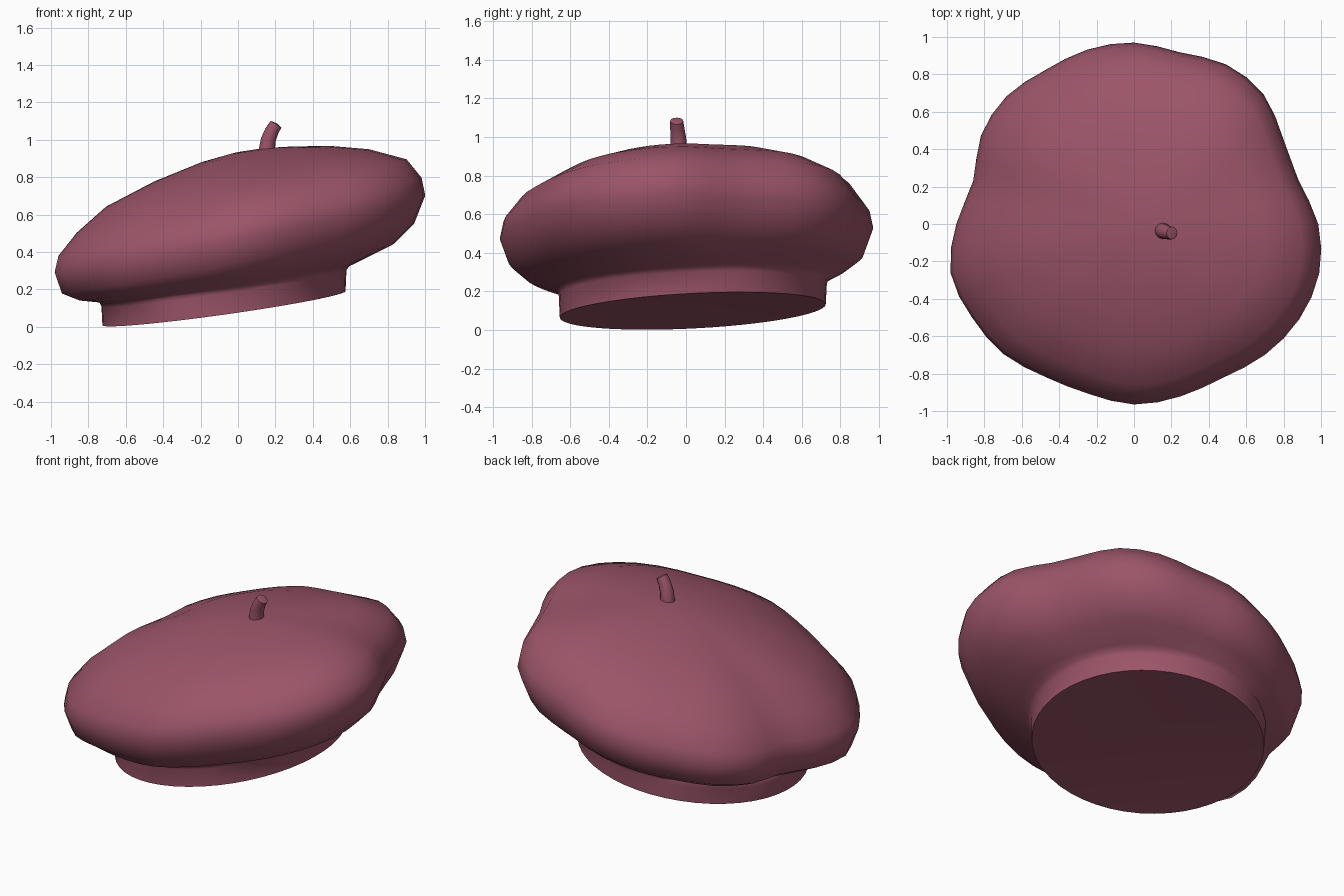
import bpy, bmesh
from math import sin, cos, pi, radians
from mathutils import Vector

cube = bpy.data.objects.get("Cube")
if cube:
    bpy.data.objects.remove(cube, do_unlink=True)

felt = bpy.data.materials.new("rose_felt")
felt.use_nodes = True
felt.diffuse_color = (0.33, 0.09, 0.14, 1)
felt.node_tree.nodes["Principled BSDF"].inputs["Base Color"].default_value = felt.diffuse_color


def loft(name, rings, start, end, angle):
    """Skin a stack of closed rings and close both ends with a fan."""
    bm = bmesh.new()
    loops = [[bm.verts.new(p) for p in ring] for ring in rings]
    n = len(loops[0])
    for a, b in zip(loops, loops[1:]):
        for i in range(n):
            j = (i + 1) % n
            bm.faces.new((a[i], a[j], b[j], b[i]))
    for loop, tip in ((loops[0], start), (loops[-1], end)):
        v = bm.verts.new(tip)
        for i in range(n):
            bm.faces.new((loop[i], loop[(i + 1) % n], v))
    bmesh.ops.recalc_face_normals(bm, faces=bm.faces)
    mesh = bpy.data.meshes.new(name)
    bm.to_mesh(mesh)
    bm.free()
    mesh.materials.append(felt)
    ob = bpy.data.objects.new(name, mesh)
    bpy.context.collection.objects.link(ob)
    bpy.ops.object.select_all(action="DESELECT")
    ob.select_set(True)
    bpy.context.view_layer.objects.active = ob
    bpy.ops.object.shade_smooth_by_angle(angle=radians(angle))
    return ob


# Wavy outline of the crown, one radius every 15 degrees
key = [.985, .91, .92, .98, .985, .95, .97, .965, .95, .965, .945, .89,
       .95, 1.015, 1.0, .985, .945, .94, .965, .955, .95, .99, 1.02, 1.025]
outline = []
for i in range(len(key)):
    p0, p1, p2, p3 = (key[(i + k) % len(key)] for k in (-1, 0, 1, 2))
    outline += [p1, (9 * (p1 + p2) - p0 - p3) / 16]

# Tilted rings: size, centre x, centre y, height, x slope, y slope, waviness
profile = [
    (.650, -.075, .035, .108, .14, .05, 0),
    (.655, -.075, .035, .215, .15, .04, 0),
    (.672, -.070, .033, .235, .155, .04, .2),
    (.700, -.050, .025, .250, .157, .04, .4),
    (.850, -.015, .005, .300, .178, .04, .85),
    (.950, -.010, 0, .370, .196, .03, 1),
    (1.00, 0, 0, .500, .205, .03, 1),
    (.980, 0, 0, .590, .215, .03, 1),
    (.890, .010, 0, .700, .222, .04, 1),
    (.710, -.010, 0, .800, .218, .04, 1),
    (.480, .020, 0, .872, .200, .04, .8),
    (.250, .050, 0, .922, .170, .03, .5),
    (.100, .070, 0, .942, .150, .03, .3),
]
rings = []
for size, cx, cy, h, sx, sy, wave in profile:
    ring = []
    for i, r in enumerate(outline):
        t = 2 * pi * i / len(outline)
        radius = size * (1 + (r - 1) * wave)
        x = cx + radius * cos(t)
        y = cy + radius * sin(t) * (1.06 - .06 * wave)
        ring.append((x, y, h + sx * x + sy * y - (sx * cx if size < .5 else 0)))
    rings.append(ring)
loft("beret_body", rings, (-.12, .01, .12), (.07, 0, .945), 60)

# Short bent stalk on the crown
path = [Vector(p) for p in ((.15, -.035, .88), (.155, -.037, .95), (.162, -.04, 1.0),
                            (.18, -.045, 1.045), (.203, -.048, 1.083))]
stalk = []
for i, p in enumerate(path):
    d = (path[min(i + 1, len(path) - 1)] - path[max(i - 1, 0)]).normalized()
    side = Vector((0, 1, 0))
    across = side.cross(d).normalized()
    r = .046 - .003 * i
    stalk.append([p + r * (across * cos(k * pi / 6) + side * sin(k * pi / 6)) for k in range(12)])
loft("stalk", stalk, path[0], path[-1] + Vector((.003, 0, .006)), 50)
